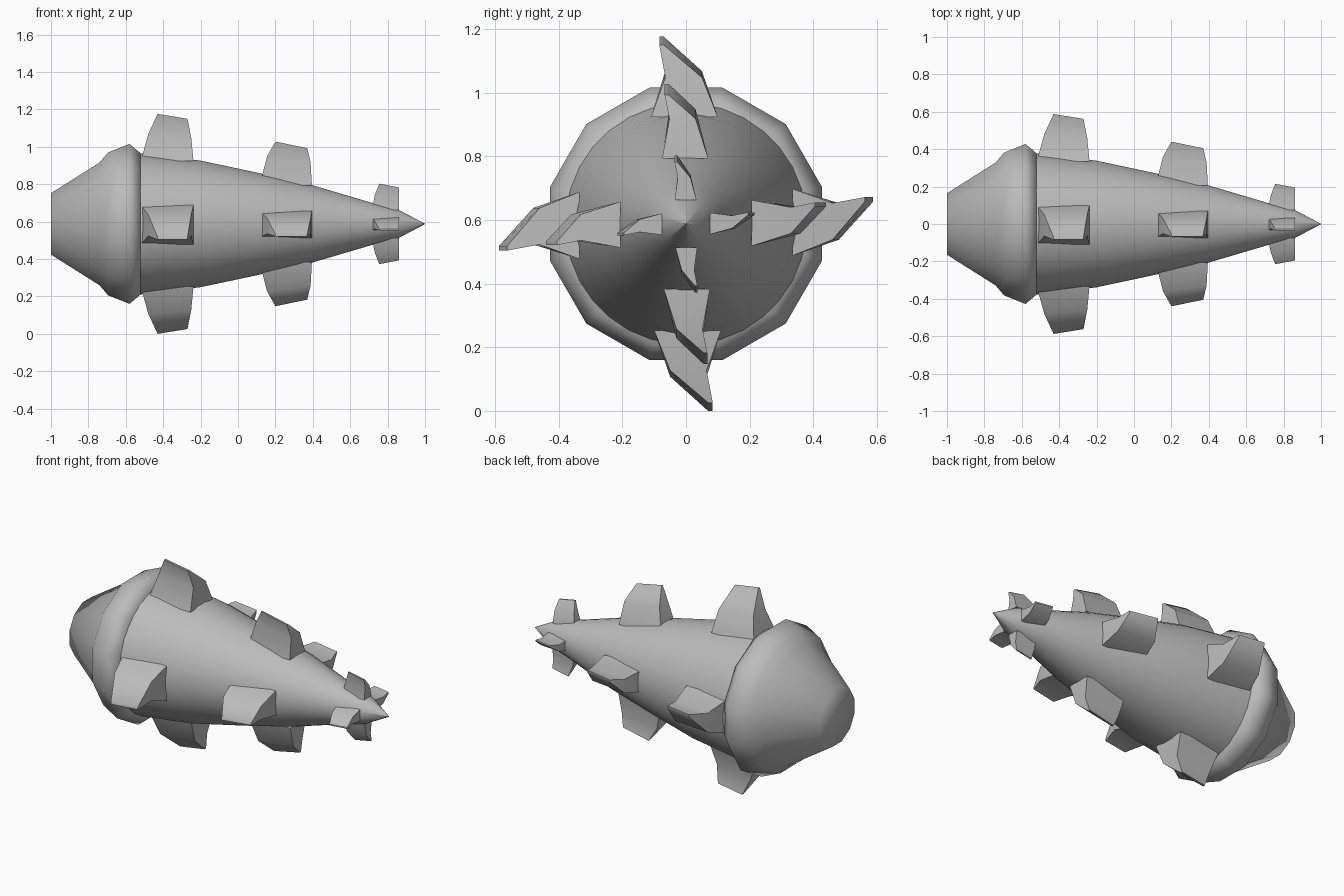
import bpy, bmesh, math
from mathutils import Matrix, Vector

if "Cube" in bpy.data.objects:
    bpy.data.objects.remove(bpy.data.objects["Cube"], do_unlink=True)

AXIS_Z = 0.588

grey = bpy.data.materials.new("light_grey")
grey.use_nodes = True
colour = (0.5, 0.5, 0.5, 1)
grey.diffuse_color = colour
grey.node_tree.nodes["Principled BSDF"].inputs["Base Color"].default_value = colour


def finish(bm, name, angle):
    bmesh.ops.recalc_face_normals(bm, faces=bm.faces)
    mesh = bpy.data.meshes.new(name)
    bm.to_mesh(mesh)
    bm.free()
    mesh.materials.append(grey)
    obj = bpy.data.objects.new(name, mesh)
    bpy.context.collection.objects.link(obj)
    obj.location.z = AXIS_Z
    bpy.ops.object.select_all(action="DESELECT")
    obj.select_set(True)
    bpy.context.view_layer.objects.active = obj
    bpy.ops.object.shade_smooth_by_angle(angle=math.radians(angle))
    return obj


def loft(bm, rings):
    """Skin a list of point rings and cap both ends."""
    loops = [[bm.verts.new(p) for p in ring] for ring in rings]
    n = len(loops[0])
    for a, b in zip(loops, loops[1:]):
        for i in range(n):
            j = (i + 1) % n
            bm.faces.new((a[i], a[j], b[j], b[i]))
    bm.faces.new(loops[0])
    bm.faces.new(loops[-1])


def lathe(name, profile, sides, angle):
    """Turn an (x, radius) profile about the long axis."""
    bm = bmesh.new()
    turns = [2 * math.pi * (i + 0.5) / sides for i in range(sides)]
    loft(bm, [[(x, r * math.cos(t), r * math.sin(t)) for t in turns]
              for x, r in profile])
    bmesh.ops.remove_doubles(bm, verts=bm.verts, dist=0.0005)
    return finish(bm, name, angle)


# Tapered body and the faceted rounded tail
lathe("tapered_body", [(-0.56, 0.384), (-0.2, 0.34), (0.1, 0.276), (0.4, 0.207),
                       (0.7, 0.118), (0.86, 0.075), (1, 0.001)], 32, 60)
lathe("tail_bulb", [(-1, 0.17), (-0.74, 0.34), (-0.695, 0.395),
                    (-0.58, 0.443), (-0.52, 0.39)], 12, 80)

# Curled fins: each section is (x back, x front, radius back, radius front, side low, side high)
fins = {
    "rear_fin": [(-0.52, -0.238, 0.335, 0.335, -0.11, 0.10),
                 (-0.48, -0.25, 0.48, 0.46, -0.065, 0.05),
                 (-0.43, -0.27, 0.588, 0.562, -0.084, -0.07)],
    "middle_fin": [(0.115, 0.395, 0.205, 0.205, -0.075, 0.07),
                   (0.155, 0.388, 0.36, 0.33, -0.052, 0.03),
                   (0.2, 0.37, 0.44, 0.405, -0.067, -0.055)],
    "front_fin": [(0.715, 0.86, 0.075, 0.075, -0.035, 0.033),
                  (0.732, 0.86, 0.155, 0.145, -0.026, 0.014),
                  (0.755, 0.86, 0.215, 0.195, -0.036, -0.028)],
}
for name, sections in fins.items():
    for place, quarter in zip(("top", "right_side", "bottom", "left_side"), range(4)):
        spin = Matrix.Rotation(quarter * math.pi / 2, 3, "X")
        rings = [[spin @ Vector(p) for p in ((x0, lo, r0), (x1, lo, r1),
                                             (x1, hi, r1), (x0, hi, r0))]
                 for x0, x1, r0, r1, lo, hi in sections]
        bm = bmesh.new()
        loft(bm, rings)
        finish(bm, f"{place}_{name}", 45)
